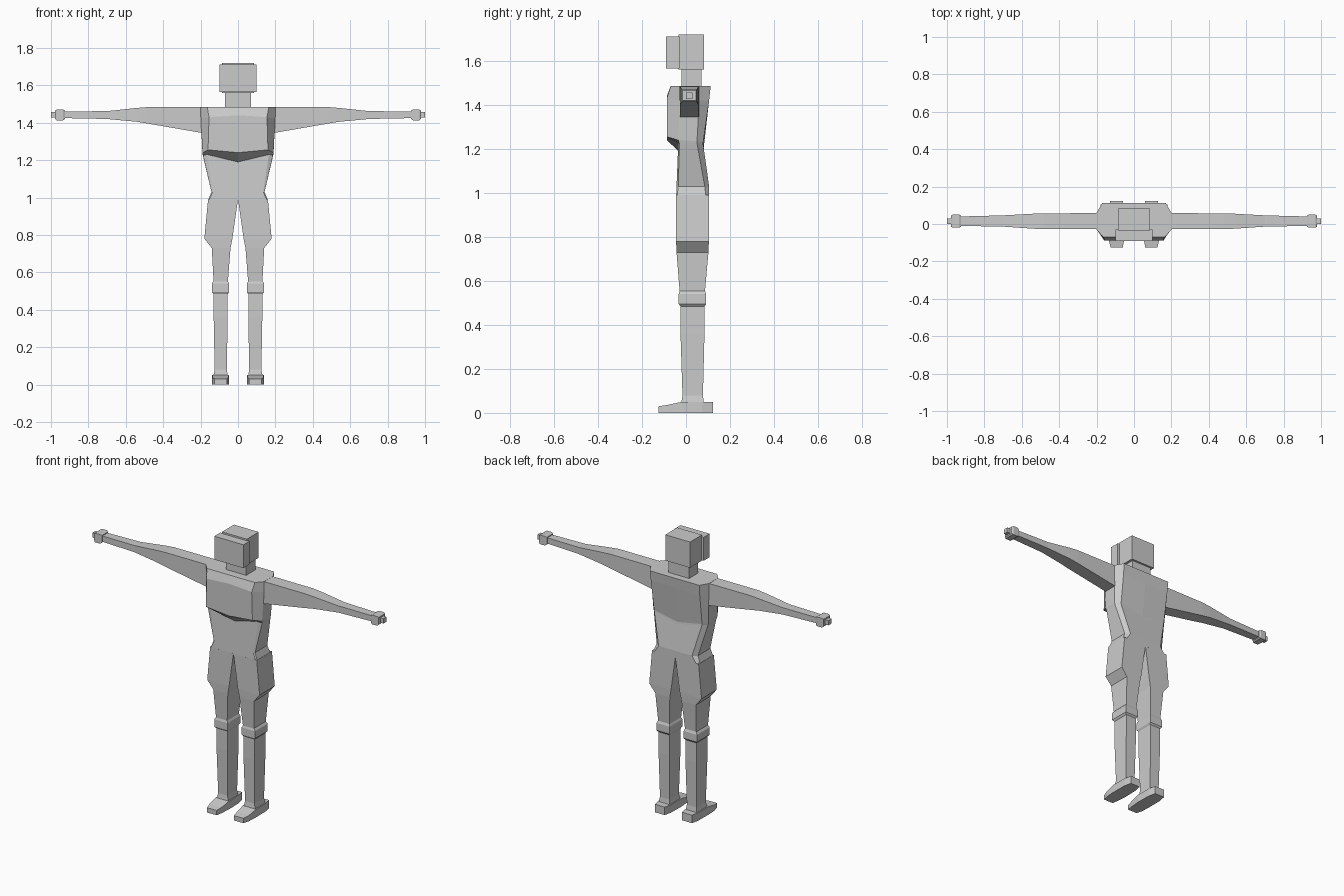
import bpy
import bmesh

cube = bpy.data.objects.get("Cube")
if cube:
    bpy.data.objects.remove(cube, do_unlink=True)

grey = bpy.data.materials.new("plain_grey")
grey.use_nodes = True
colour = (0.6, 0.6, 0.6, 1)
grey.diffuse_color = colour
grey.node_tree.nodes["Principled BSDF"].inputs["Base Color"].default_value = colour


def loft(name, rings):
    """Skin a list of equal-length point rings and cap both ends."""
    bm = bmesh.new()
    loops = [[bm.verts.new(p) for p in ring] for ring in rings]
    n = len(loops[0])
    for a, b in zip(loops, loops[1:]):
        for i in range(n):
            j = (i + 1) % n
            bm.faces.new((a[i], a[j], b[j], b[i]))
    bm.faces.new(loops[0])
    bm.faces.new(loops[-1])
    bmesh.ops.recalc_face_normals(bm, faces=bm.faces)
    mesh = bpy.data.meshes.new(name)
    bm.to_mesh(mesh)
    bm.free()
    mesh.materials.append(grey)
    obj = bpy.data.objects.new(name, mesh)
    bpy.context.collection.objects.link(obj)
    return obj


def level(z, x0, x1, y0, y1, s=1):
    """Horizontal rectangle at height z; s mirrors it across x."""
    return [(s * x0, y0, z), (s * x1, y0, z), (s * x1, y1, z), (s * x0, y1, z)]


def slab(x, y0, y1, z0, z1, s=1):
    """Upright rectangle at distance x along an arm."""
    return [(s * x, y0, z0), (s * x, y1, z0), (s * x, y1, z1), (s * x, y0, z1)]


def mirrored(half):
    """Close a half ring whose first and last points lie on x = 0."""
    return half + [(-x, y, z) for x, y, z in half[-2:0:-1]]


# Head, face block and neck
loft("head", [level(1.56, -0.085, 0.085, -0.035, 0.082),
              level(1.72, -0.085, 0.085, -0.035, 0.082)])
loft("face_block", [level(1.565, -0.1, 0.1, -0.09, -0.03),
                    level(1.71, -0.1, 0.1, -0.09, -0.03)])
loft("neck", [level(1.47, -0.07, 0.07, -0.02, 0.07),
              level(1.565, -0.07, 0.07, -0.02, 0.07)])

# Torso: shoulders, overhanging chest, waist, hips
torso = [
    [(0, -0.07, 1.485), (0.165, -0.07, 1.485), (0.2, -0.03, 1.485),
     (0.2, 0.06, 1.485), (0.17, 0.112, 1.485), (0, 0.112, 1.485)],
    [(0, -0.087, 1.44), (0.155, -0.087, 1.43), (0.199, -0.03, 1.42),
     (0.199, 0.06, 1.42), (0.168, 0.105, 1.42), (0, 0.105, 1.42)],
    [(0, -0.087, 1.24), (0.16, -0.087, 1.255), (0.19, -0.035, 1.24),
     (0.19, 0.05, 1.235), (0.165, 0.078, 1.23), (0, 0.08, 1.2)],
    [(0, -0.035, 1.19), (0.165, -0.035, 1.23), (0.187, -0.03, 1.225),
     (0.188, 0.05, 1.225), (0.163, 0.078, 1.22), (0, 0.082, 1.19)],
    [(0, -0.043, 1.03), (0.135, -0.043, 1.03), (0.142, -0.035, 1.03),
     (0.142, 0.085, 1.03), (0.115, 0.105, 1.03), (0, 0.105, 1.03)],
    [(0, -0.045, 0.985), (0.155, -0.045, 0.985), (0.16, -0.04, 0.985),
     (0.16, 0.09, 0.985), (0.145, 0.105, 0.985), (0, 0.105, 0.985)],
]
loft("torso", [mirrored(h) for h in torso])

for side, s in (("left", 1), ("right", -1)):
    # Arm, cuff and hand stub
    loft(side + "_arm", [
        slab(0.19, -0.028, 0.058, 1.345, 1.484, s),
        slab(0.48, -0.028, 0.057, 1.395, 1.484, s),
        slab(0.54, -0.025, 0.055, 1.405, 1.479, s),
        slab(0.70, -0.014, 0.046, 1.42, 1.462, s),
        slab(0.94, -0.010, 0.040, 1.425, 1.46, s)])
    loft(side + "_wrist_cuff", [
        slab(0.925, -0.015, 0.045, 1.42, 1.465, s),
        slab(0.935, -0.02, 0.05, 1.413, 1.47, s),
        slab(0.97, -0.02, 0.05, 1.413, 1.47, s),
        slab(0.978, -0.015, 0.045, 1.42, 1.465, s)])
    loft(side + "_hand", [slab(0.97, 0, 0.03, 1.427, 1.457, s),
                          slab(1.0, 0, 0.03, 1.427, 1.457, s)])

    # Thigh with flared hem, down to the knee
    loft(side + "_thigh", [
        level(0.99, 0.0, 0.16, -0.045, 0.105, s),
        level(0.78, 0.03, 0.18, -0.045, 0.104, s),
        level(0.73, 0.04, 0.14, -0.043, 0.102, s),
        level(0.54, 0.055, 0.13, -0.028, 0.085, s)])
    loft(side + "_knee_band", [
        level(0.555, 0.055, 0.13, -0.028, 0.086, s),
        level(0.54, 0.048, 0.14, -0.033, 0.092, s),
        level(0.495, 0.048, 0.14, -0.033, 0.092, s),
        level(0.483, 0.055, 0.13, -0.025, 0.083, s)])

    # Shin, flaring slightly at the ankle
    loft(side + "_shin", [
        level(0.5, 0.055, 0.13, -0.025, 0.084, s),
        level(0.36, 0.055, 0.13, -0.025, 0.084, s),
        level(0.08, 0.06, 0.125, -0.016, 0.077, s),
        level(0.04, 0.053, 0.133, -0.022, 0.082, s)])

    # Foot with sloping toe, lofted heel to toe
    foot = [(0.123, 0.06, 0.127, 0.05), (0.075, 0.05, 0.137, 0.05),
            (-0.02, 0.048, 0.138, 0.05), (-0.085, 0.053, 0.135, 0.036),
            (-0.125, 0.06, 0.125, 0.03)]
    loft(side + "_foot", [[(s * a, y, 0), (s * b, y, 0), (s * b, y, h), (s * a, y, h)]
                          for y, a, b, h in foot])
